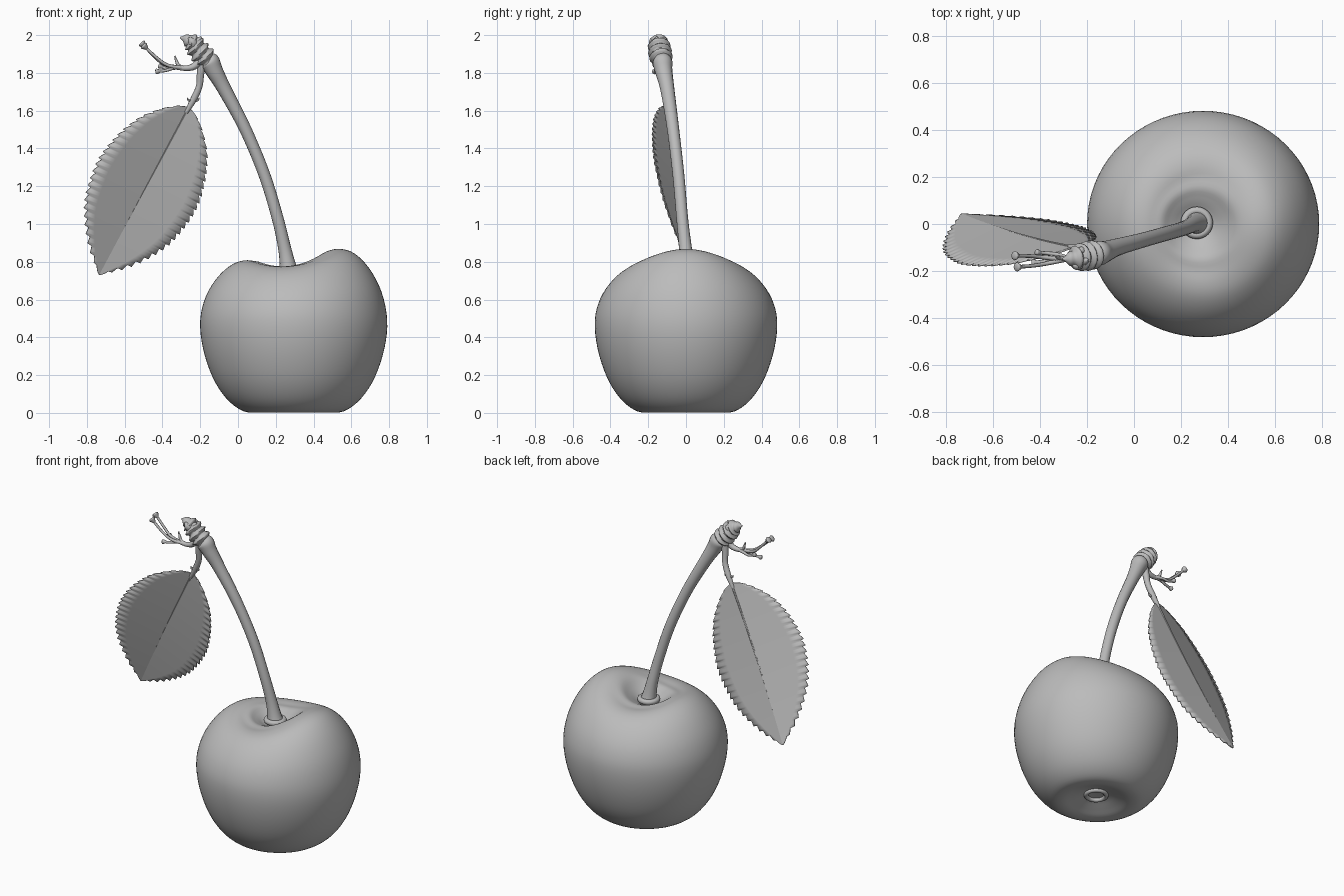
import bpy, bmesh, math
from mathutils import Vector

if "Cube" in bpy.data.objects:
    bpy.data.objects.remove(bpy.data.objects["Cube"])

grey = bpy.data.materials.new("plain_grey")
grey.use_nodes = True
grey.diffuse_color = (0.5, 0.5, 0.5, 1)
grey.node_tree.nodes["Principled BSDF"].inputs["Base Color"].default_value = (0.5, 0.5, 0.5, 1)


def finish(name, bm, angle=50):
    bmesh.ops.recalc_face_normals(bm, faces=bm.faces[:])
    me = bpy.data.meshes.new(name)
    bm.to_mesh(me)
    bm.free()
    me.materials.append(grey)
    ob = bpy.data.objects.new(name, me)
    bpy.context.collection.objects.link(ob)
    bpy.ops.object.select_all(action='DESELECT')
    ob.select_set(True)
    bpy.context.view_layer.objects.active = ob
    bpy.ops.object.shade_smooth_by_angle(angle=math.radians(angle))
    return ob


def spline(pts, steps):
    """Smooth curve through points of any dimension."""
    pts = [Vector(p) for p in pts]
    out = []
    for i in range(len(pts) - 1):
        b, c = pts[i], pts[i + 1]
        a = pts[i - 1] if i else b
        d = pts[i + 2] if i + 2 < len(pts) else c
        for k in range(steps):
            t = k / steps
            out.append(0.5 * (2 * b + (c - a) * t + (2 * a - 5 * b + 4 * c - d) * t * t
                              + (3 * b - a - 3 * c + d) * t ** 3))
    return out + [pts[-1]]


def skin(bm, rings, caps=True):
    n = len(rings[0])
    for r0, r1 in zip(rings, rings[1:]):
        for j in range(n):
            bm.faces.new((r0[j], r0[(j + 1) % n], r1[(j + 1) % n], r1[j]))
    if caps:
        bm.faces.new(rings[0])
        bm.faces.new(rings[-1])


def tube(name, pts, sides=12, steps=5, ripple=None):
    """Sweep circles along (x, y, z, radius) points."""
    path = spline(pts, steps)
    bm = bmesh.new()
    rings = []
    side = Vector((0, 1, 0))
    for i, p in enumerate(path):
        tan = (path[min(i + 1, len(path) - 1)].xyz - path[max(i - 1, 0)].xyz).normalized()
        side = (side - tan * side.dot(tan)).normalized()
        up = tan.cross(side)
        ring = []
        for j in range(sides):
            a = 2 * math.pi * j / sides
            r = max(p[3], 0.001) * (ripple(i / (len(path) - 1), a) if ripple else 1)
            ring.append(bm.verts.new(p.xyz + (side * math.cos(a) + up * math.sin(a)) * r))
        rings.append(ring)
    skin(bm, rings)
    return finish(name, bm)


def torus(name, centre, major, minor, squash=1.0):
    bm = bmesh.new()
    rings = []
    for i in range(32):
        a = 2 * math.pi * i / 32
        rings.append([bm.verts.new((centre[0] + (major + minor * math.cos(b)) * math.cos(a),
                                    centre[1] + (major + minor * math.cos(b)) * math.sin(a),
                                    centre[2] + minor * squash * math.sin(b)))
                      for b in [2 * math.pi * j / 10 for j in range(10)]])
    skin(bm, rings + [rings[0]], caps=False)
    return finish(name, bm)


def ease(a, b, x):
    t = min(max((x - a) / (b - a), 0), 1)
    return t * t * (3 - 2 * t)


# Fruit: turned profile, with a groove across the top and one lower shoulder
profile = spline([(0.01, 0.725), (0.06, 0.735), (0.115, 0.785), (0.17, 0.845), (0.24, 0.868),
                  (0.32, 0.845), (0.40, 0.765), (0.465, 0.64), (0.495, 0.49), (0.48, 0.34),
                  (0.43, 0.19), (0.36, 0.08), (0.28, 0.015), (0.21, 0.002), (0.14, 0.022),
                  (0.07, 0.045), (0.01, 0.05)], 4)
bm = bmesh.new()
rings = []
for r, z in profile:
    ring = []
    for j in range(72):
        a = 2 * math.pi * j / 72
        c = math.cos(a)
        drop = 0.09 - 0.03 * c - 0.06 * c * c
        weight = ease(0.05, 0.22, r) * max(0, (z - 0.5) / 0.37)
        shift = 0.03 * (1 - ease(0.05, 0.3, r)) if z > 0.5 else 0
        ring.append(bm.verts.new((0.295 - shift + r * c, r * 0.975 * math.sin(a),
                                  max(0, z - drop * weight))))
    rings.append(ring)
skin(bm, rings)
finish("cherry_fruit", bm)

# Rings at the stem socket and at the blossom end
torus("stem_socket_ring", (0.268, 0.005, 0.755), 0.052, 0.017)
torus("blossom_end_ring", (0.295, 0, 0.042), 0.06, 0.014)

# Stem, flared at both ends
tube("stem", [(0.272, 0.005, 0.73, 0.055), (0.262, 0.002, 0.79, 0.042), (0.245, -0.004, 0.88, 0.034),
              (0.21, -0.02, 1.03, 0.031), (0.14, -0.04, 1.26, 0.031), (0.04, -0.068, 1.50, 0.032),
              (-0.07, -0.098, 1.71, 0.037), (-0.125, -0.118, 1.81, 0.046),
              (-0.15, -0.125, 1.86, 0.052), (-0.165, -0.13, 1.875, 0.035)], 16)

# Woody spur: stacked scale rings that narrow to a point
tube("spur", [(-0.15, -0.127, 1.84, 0.035), (-0.175, -0.132, 1.88, 0.054), (-0.205, -0.138, 1.915, 0.055),
              (-0.235, -0.143, 1.95, 0.05), (-0.262, -0.147, 1.972, 0.036), (-0.305, -0.15, 1.988, 0.004)],
     16, 8, lambda t, a: 1 + 0.16 * math.sin(t * 38 + math.sin(a)))
for i, (x, y, z) in enumerate([(-0.195, -0.155, 1.993), (-0.225, -0.118, 1.99), (-0.262, -0.175, 1.985)]):
    tube(f"bud_scale_{i}", [(-0.225, -0.142, 1.93, 0.03), ((x - 0.225) / 2, y, 1.965, 0.024), (x, y, z, 0.003)], 8)

# Leaf stalk with two tiny stipules
tube("leaf_stalk", [(-0.185, -0.13, 1.88, 0.026), (-0.198, -0.125, 1.80, 0.021), (-0.205, -0.115, 1.73, 0.018),
                    (-0.235, -0.105, 1.66, 0.018), (-0.275, -0.098, 1.59, 0.011)], 10)
for i, s in enumerate((-1, 1)):
    tube(f"stipule_{i}", [(-0.235, -0.105, 1.655, 0.01), (-0.238 + s * 0.022, -0.108, 1.655, 0.008),
                          (-0.236 + s * 0.032, -0.11, 1.668, 0.002)], 6)

# Leaf: saw-toothed outline either side of a folded midrib
base, along, across = Vector((-0.26, 0, 1.62)), Vector((-0.472, 0, -0.882)), Vector((-0.882, 0, 0.472))
outline = spline([(0, 0.0), (0.025, 0.06), (0.07, 0.115), (0.13, 0.17), (0.19, 0.21), (0.31, 0.258),
                  (0.47, 0.285), (0.65, 0.258), (0.77, 0.205), (0.88, 0.125), (0.95, 0.058), (1.01, 0)], 12)


def width(u):
    for p, q in zip(outline, outline[1:]):
        if q[0] >= u:
            return p[1] + (q[1] - p[1]) * (u - p[0]) / max(q[0] - p[0], 1e-6)
    return 0


def leaf_point(u, v):
    """v is positive on the outer half, negative on the half next to the stem."""
    y = -0.1 + 0.09 * u + 0.05 * u * u
    y += -0.42 * v if v > 0 else -0.12 * v
    p = base + along * u + across * v
    return Vector((p.x, y, p.z))


bm = bmesh.new()
teeth, per = 26, 4
rows = []
for i in range(teeth * per + 1):
    u = 1.008 * i / (teeth * per)
    w = width(u)
    tooth = 0.018 * ((i % per) / (per - 1) - 0.5) * min(1, w / 0.08)
    rows.append([bm.verts.new(leaf_point(u + (max(tooth, 0) * 0.8 if abs(k) == 4 else 0),
                                         k / 4 * (w + (tooth if abs(k) == 4 else 0))))
                 for k in range(-4, 5)])
for r0, r1 in zip(rows, rows[1:]):
    for k in range(8):
        bm.faces.new((r0[k], r0[k + 1], r1[k + 1], r1[k]))
bmesh.ops.remove_doubles(bm, verts=bm.verts[:], dist=0.0003)
leaf = finish("leaf", bm, 12)
mod = leaf.modifiers.new("thickness", 'SOLIDIFY')
mod.thickness = 0.007
mod.offset = 0

# Fine midrib along the fold
tube("leaf_midrib", [(*leaf_point(u, 0), 0.0075 - 0.005 * u) for u in (0, 0.25, 0.5, 0.75, 1.0)], 6)

# Old flower stalks: a forked twig with knobbed ends
tube("twig_base", [(-0.19, -0.14, 1.89, 0.022), (-0.225, -0.145, 1.84, 0.019), (-0.27, -0.148, 1.825, 0.015),
                   (-0.33, -0.15, 1.83, 0.012)], 8)
twigs = [[(-0.31, -0.15, 1.828), (-0.39, -0.142, 1.845), (-0.44, -0.137, 1.885), (-0.505, -0.135, 1.952)],
         [(-0.29, -0.15, 1.826), (-0.37, -0.168, 1.84), (-0.43, -0.178, 1.88), (-0.495, -0.183, 1.94)],
         [(-0.30, -0.15, 1.828), (-0.34, -0.155, 1.825), (-0.385, -0.16, 1.812), (-0.425, -0.165, 1.808)],
         [(-0.28, -0.148, 1.826), (-0.33, -0.13, 1.826), (-0.37, -0.125, 1.82), (-0.41, -0.122, 1.835)],
         [(-0.29, -0.15, 1.828), (-0.315, -0.145, 1.84), (-0.325, -0.142, 1.86), (-0.335, -0.14, 1.89)]]
for i, pts in enumerate(twigs):
    radii = (0.011, 0.009, 0.008, 0.008 if i < 4 else 0.003)
    tube(f"twig_{i}", [(*p, r) for p, r in zip(pts, radii)], 8)
    if i < 4:
        end = Vector(pts[-1])
        d = (end - Vector(pts[-2])).normalized()
        knob = [(-0.02, 0.007), (-0.004, 0.016), (0.006, 0.02), (0.012, 0.012)]
        tube(f"twig_knob_{i}", [(*(end + d * s), r * (1 if i < 2 else 0.75)) for s, r in knob], 8, 3)
